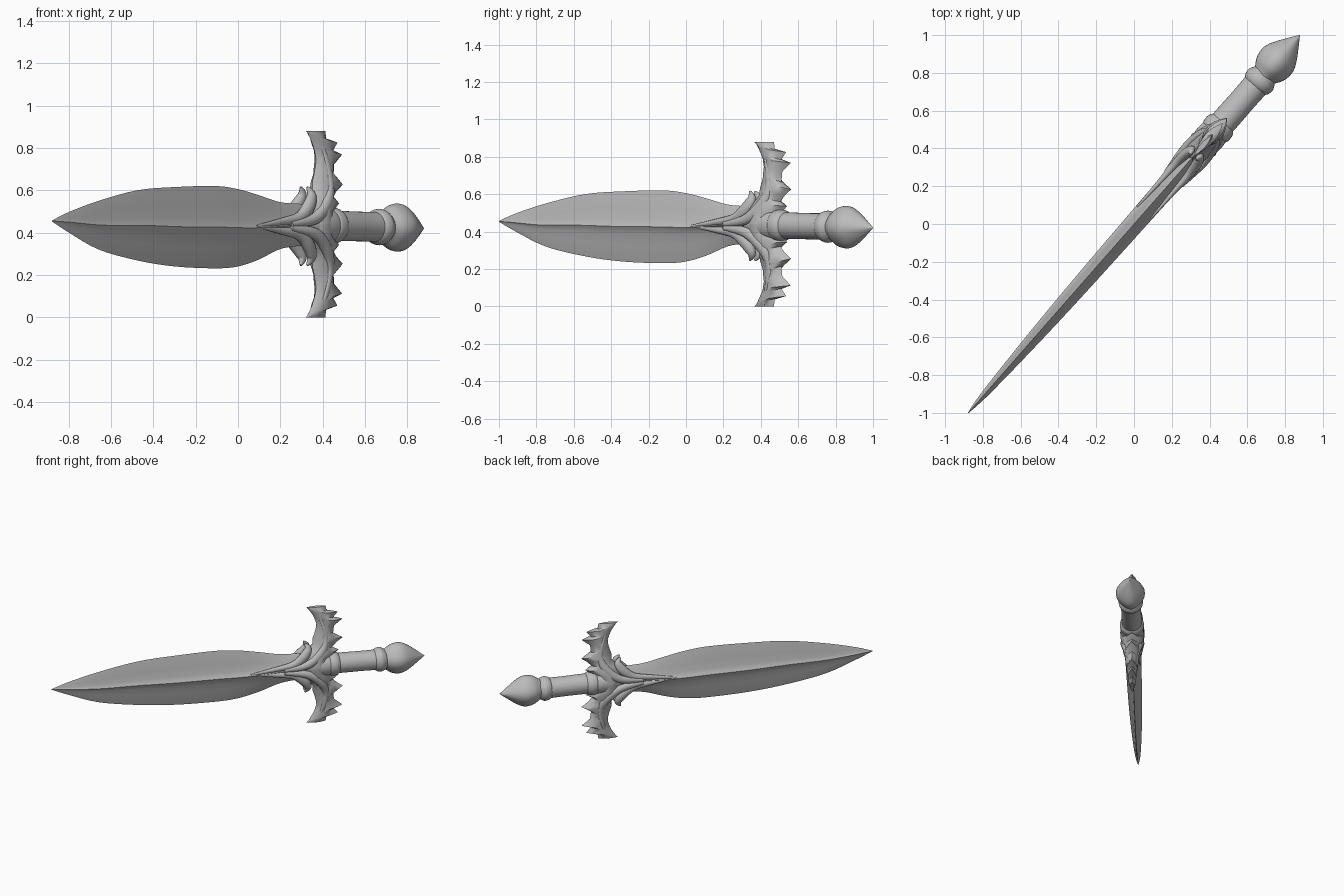
import bpy, bmesh, math
from mathutils import Vector

cube = bpy.data.objects.get("Cube")
if cube:
    bpy.data.objects.remove(cube)

steel = bpy.data.materials.new("grey_steel")
steel.use_nodes = True
GREY = (0.5, 0.5, 0.5, 1)
steel.diffuse_color = GREY
steel.node_tree.nodes["Principled BSDF"].inputs["Base Color"].default_value = GREY

LENGTH_DIR = Vector((0.878, 1, 0))      # one step along the dagger
SIDE_DIR = Vector((-0.751, 0.66, 0))    # across its flat faces


def place(s, w, z):
    """Position from distance along, sideways offset and height."""
    return LENGTH_DIR * s + SIDE_DIR * w + Vector((0, 0, z))


def axis_z(s):
    return 0.445 - 0.025 * s


def smooth_rows(rows, steps):
    """Catmull-Rom resampling of rows of numbers."""
    out = []
    for i in range(len(rows) - 1):
        four = [rows[max(i - 1, 0)], rows[i], rows[i + 1], rows[min(i + 2, len(rows) - 1)]]
        for k in range(steps):
            t = k / steps
            out.append([0.5 * (2 * b + (c - a) * t + (2 * a - 5 * b + 4 * c - d) * t * t
                               + (3 * b - a - 3 * c + d) * t ** 3)
                        for a, b, c, d in zip(*four)])
    out.append(list(rows[-1]))
    return out


def skin(name, rings, angle=40):
    """Closed surface through rings of points."""
    bm = bmesh.new()
    loops = [[bm.verts.new(p) for p in ring] for ring in rings]
    n = len(loops[0])
    for lo, hi in zip(loops, loops[1:]):
        for i in range(n):
            j = (i + 1) % n
            bm.faces.new((lo[i], lo[j], hi[j], hi[i]))
    bm.faces.new(loops[0])
    bm.faces.new(loops[-1])
    bmesh.ops.recalc_face_normals(bm, faces=bm.faces)
    mesh = bpy.data.meshes.new(name)
    bm.to_mesh(mesh)
    bm.free()
    obj = bpy.data.objects.new(name, mesh)
    bpy.context.collection.objects.link(obj)
    mesh.materials.append(steel)
    bpy.ops.object.select_all(action='DESELECT')
    obj.select_set(True)
    bpy.context.view_layer.objects.active = obj
    bpy.ops.object.shade_smooth_by_angle(angle=math.radians(angle))
    return obj


def lens(a, b, half, section):
    """Ring between edge points a and b, bulging by the section on both faces."""
    def point(t, k):
        s, z = (p + (q - p) * t for p, q in zip(a, b))
        return place(s, k * half, z)
    front = [point(t, k) for t, k in section]
    back = [point(t, -k) for t, k in section[-2:0:-1]]
    return front + back


def turned(name, profile, lobes=0.0, flat=1.0):
    """Lathed part along the dagger, optionally with four lobes."""
    rings = []
    for s, r in smooth_rows(profile, 4):
        ring = []
        for i in range(32):
            a = math.tau * i / 32
            rad = max(r, 0.001) * (1 + lobes * (math.cos(4 * a) - 1))
            ring.append(place(s, rad * flat * math.cos(a), axis_z(s) + rad * math.sin(a)))
        rings.append(ring)
    return skin(name, rings, 60)


# Leaf blade: along, lower edge, upper edge, half thickness
blade_rows = [(-1, .452, .457, .002), (-.91, .40, .497, .017), (-.75, .32, .55, .029),
              (-.54, .268, .60, .040), (-.34, .24, .615, .047), (-.12, .231, .62, .052),
              (0, .24, .605, .054), (.11, .272, .577, .056), (.22, .32, .545, .058),
              (.31, .335, .537, .060), (.4, .34, .535, .055)]
blade_section = [(0, 0), (.08, .16), (.25, .42), (.4, .63), (.46, .8), (.5, 1),
                 (.54, .8), (.6, .63), (.75, .42), (.92, .16), (1, 0)]
skin("blade", [lens((s, lo), (s, hi), h, blade_section)
               for s, lo, hi, h in smooth_rows(blade_rows, 4)], 50)

# Guard arms: inner edge, toothed outer edge (along, height from axis), half thickness
arm_rows = [(.34, 0, .50, 0, .085), (.34, .08, .50, .05, .08), (.37, .12, .54, .095, .07),
            (.40, .16, .505, .12, .058), (.40, .20, .53, .155, .052),
            (.41, .24, .562, .185, .048), (.418, .28, .51, .225, .044),
            (.42, .31, .515, .28, .04), (.41, .35, .56, .328, .038),
            (.40, .38, .51, .345, .034), (.385, .41, .535, .385, .03),
            (.375, .43, .475, .40, .024), (.365, .44, .47, .44, .014)]
arm_section = [(0, 0), (.1, .5), (.3, .85), (.5, 1), (.7, .8), (.88, .4), (1, 0)]
for side, label in ((1, "upper"), (-1, "lower")):
    skin(label + "_guard_arm",
         [lens((a, .44 + side * b), (c, .44 + side * d), h, arm_section)
          for a, b, c, d, h in arm_rows], 45)


def branch(name, path, side, face):
    """Tapered vine: along, sideways, height from axis, radius."""
    rows = smooth_rows(path, 5)
    pts = [place(s, face * w, .43 + side * dz) for s, w, dz, r in rows]
    rings = []
    for i, p in enumerate(pts):
        along = (pts[min(i + 1, len(pts) - 1)] - pts[max(i - 1, 0)]).normalized()
        across = along.cross(SIDE_DIR).normalized()
        up = across.cross(along)
        r = rows[i][3]
        rings.append([p + r * (across * math.cos(a) + up * math.sin(a) * .8)
                      for a in (math.tau * k / 12 for k in range(12))])
    skin(name, rings, 60)


# Vines that spread from the blade ridge into the guard
leaf_path = [(.06, .048, 0, .006), (.2, .045, .022, .018), (.29, .045, .04, .028),
             (.345, .04, .09, .034), (.37, .03, .145, .026), (.355, .02, .185, .006)]
rib_path = [(.24, .055, .01, .014), (.36, .062, .035, .028), (.435, .05, .11, .032),
            (.465, .035, .2, .022), (.455, .028, .3, .016), (.425, .014, .42, .006)]
for side, label in ((1, "upper"), (-1, "lower")):
    for face, hand in ((1, "left"), (-1, "right")):
        branch(f"{label}_{hand}_leaf_vine", leaf_path, side, face)
        branch(f"{label}_{hand}_arm_rib", rib_path, side, face)

# Hub, grip and pommel
turned("guard_hub", [(.3, .03), (.36, .06), (.43, .08), (.49, .078), (.52, .06)])
turned("grip_collar", [(.48, .07), (.49, .083), (.515, .085), (.53, .078), (.54, .068)])
turned("grip", [(.5, .07), (.56, .071), (.65, .070), (.72, .071), (.77, .073)])
turned("pommel_ring", [(.725, .065), (.74, .08), (.76, .086), (.775, .08), (.79, .068)])
turned("pommel", [(.77, .065), (.79, .078), (.82, .104), (.855, .114), (.885, .107),
                  (.92, .081), (.96, .042), (1, .001)], lobes=.04, flat=.9)
